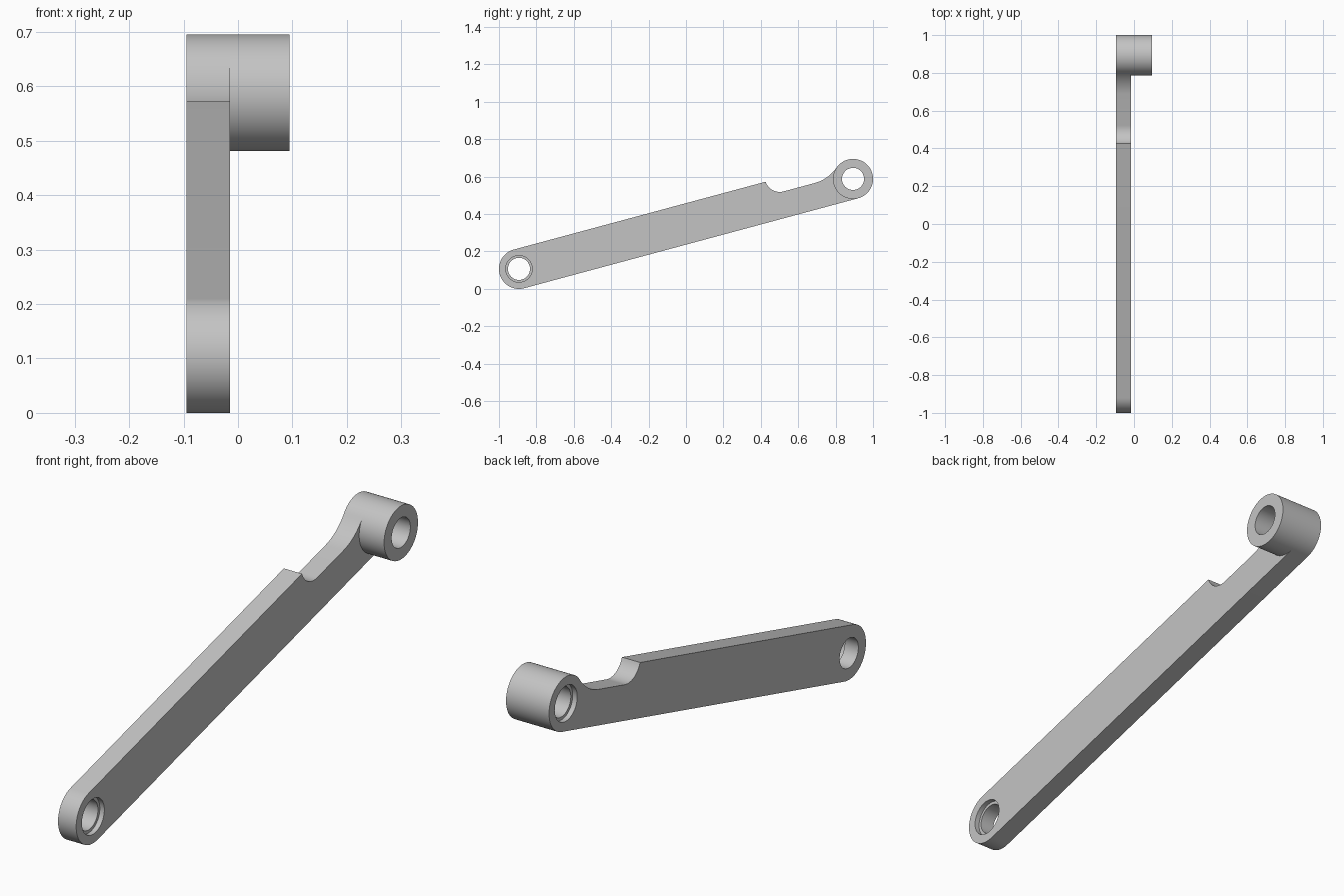
import bpy, bmesh, math
from mathutils import Vector

cube = bpy.data.objects.get("Cube")
if cube:
    bpy.data.objects.remove(cube, do_unlink=True)

# Key dimensions: the arm lies along u, its width along v, tilted in the YZ plane
X_BACK, X_ARM, X_BOSS = -0.095, -0.015, 0.095
LOW, HIGH = Vector((-0.893, 0.107)), Vector((0.893, 0.588))
R_END, FLOOR, R_NOTCH, R_FILLET = 0.107, 0.032, 0.08, 0.21
LENGTH = (HIGH - LOW).length
AXIS = (HIGH - LOW).normalized()
SIDE = Vector((-AXIS.y, AXIS.x))
NOTCH_U = 1.474


def to_world(p):
    q = LOW + AXIS * p[0] + SIDE * p[1]
    return (X_BACK, q.x, q.y)


def arc(cu, cv, r, start, end, n):
    angles = [math.radians(start + (end - start) * i / n) for i in range(n + 1)]
    return [(cu + r * math.cos(a), cv + r * math.sin(a)) for a in angles]


# Fillet tangent to both the notch floor and the boss circle
du = math.sqrt((R_END + R_FILLET) ** 2 - (FLOOR + R_FILLET) ** 2)
tangent = math.degrees(math.atan2(FLOOR + R_FILLET, -du))

boss_outer = arc(LENGTH, 0, R_END, -90, tangent, 44)
boss_inner = arc(LENGTH, 0, R_END, tangent, 270, 28)[1:-1]
fillet = arc(LENGTH - du, FLOOR + R_FILLET, R_FILLET, tangent - 180, -90, 16)[1:]
notch_v = FLOOR + R_NOTCH
notch_start = 180 + math.degrees(math.asin((notch_v - R_END) / R_NOTCH))
notch = arc(NOTCH_U, notch_v, R_NOTCH, 270, notch_start, 16)
low_end = arc(0, 0, R_END, 90, 270, 36)

# Arm outline and boss disc share the inner part of the boss circle
bm = bmesh.new()


def add_verts(points):
    return [bm.verts.new(to_world(p)) for p in points]


outer, inner = add_verts(boss_outer), add_verts(boss_inner)
rest = add_verts(fillet + notch + low_end)
arm_face = bm.faces.new([outer[-1]] + rest + [outer[0]] + inner[::-1])
boss_face = bm.faces.new(outer + inner)


def extrude(faces, distance):
    out = bmesh.ops.extrude_face_region(bm, geom=faces)["geom"]
    verts = [g for g in out if isinstance(g, bmesh.types.BMVert)]
    bmesh.ops.translate(bm, verts=verts, vec=(distance, 0, 0))
    return [g for g in out if isinstance(g, bmesh.types.BMFace)]


caps = extrude([arm_face, boss_face], X_ARM - X_BACK)
boss_cap = max(caps, key=lambda f: f.calc_center_median().y)
extrude([boss_cap], X_BOSS - X_ARM)
bmesh.ops.recalc_face_normals(bm, faces=bm.faces[:])

mesh = bpy.data.meshes.new("lever_arm")
bm.to_mesh(mesh)
bm.free()
arm = bpy.data.objects.new("lever_arm", mesh)
bpy.context.collection.objects.link(arm)

# Plain grey material
grey = bpy.data.materials.new("plain_grey")
grey.use_nodes = True
colour = (0.55, 0.55, 0.55, 1)
grey.diffuse_color = colour
grey.node_tree.nodes["Principled BSDF"].inputs["Base Color"].default_value = colour
mesh.materials.append(grey)


# Through holes and shallow counterbores
def cut_hole(centre, radius, x0, x1):
    bpy.ops.mesh.primitive_cylinder_add(
        vertices=64, radius=radius, depth=x1 - x0,
        location=((x0 + x1) / 2, centre.x, centre.y), rotation=(0, math.pi / 2, 0))
    cutter = bpy.context.object
    cutter.name = "hole_cutter"
    cutter.hide_render = True
    cutter.data.materials.append(grey)
    mod = arm.modifiers.new("hole", "BOOLEAN")
    mod.operation, mod.solver, mod.object = "DIFFERENCE", "EXACT", cutter
    bpy.context.view_layer.objects.active = arm
    bpy.ops.object.modifier_apply(modifier=mod.name)
    bpy.data.objects.remove(cutter, do_unlink=True)


R_HOLE, R_BORE, DEPTH = 0.059, 0.071, 0.02
for centre in (LOW, HIGH):
    cut_hole(centre, R_HOLE, -0.2, 0.2)
cut_hole(LOW, R_BORE, X_ARM - DEPTH, 0.2)
cut_hole(HIGH, R_BORE, -0.2, X_BACK + DEPTH)

# Smooth the round walls, keep the edges crisp
bpy.ops.object.select_all(action="DESELECT")
arm.select_set(True)
bpy.context.view_layer.objects.active = arm
bpy.ops.object.shade_smooth_by_angle(angle=math.radians(30))
